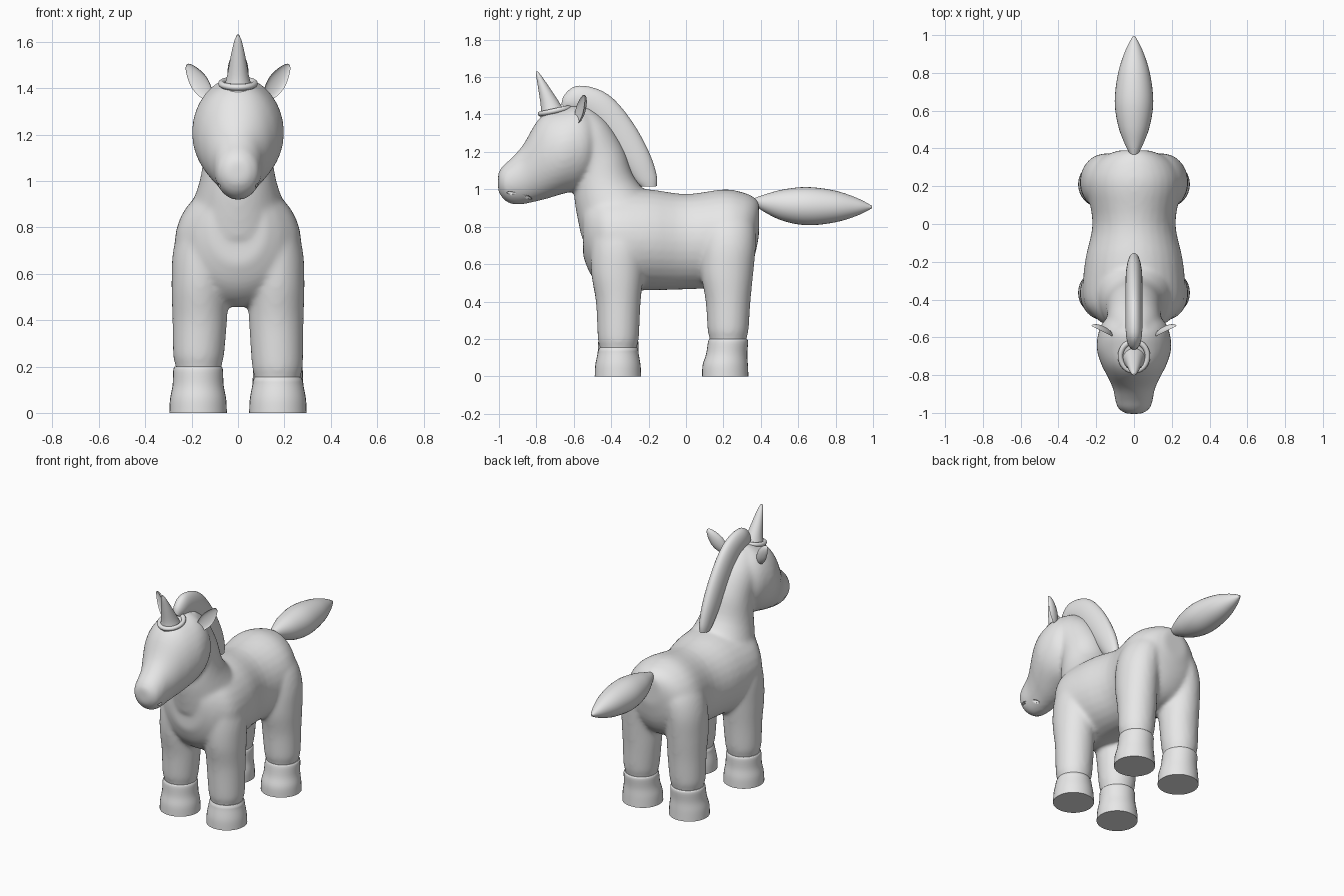
import bpy
import bmesh
from math import sin, cos, pi, radians
from mathutils import Matrix, Vector

old = bpy.data.objects.get("Cube")
if old:
    bpy.data.objects.remove(old, do_unlink=True)

grey = bpy.data.materials.new("plain_grey")
grey.use_nodes = True
grey.diffuse_color = (0.8, 0.8, 0.8, 1)
grey.node_tree.nodes["Principled BSDF"].inputs["Base Color"].default_value = (0.8, 0.8, 0.8, 1)


def activate(obj):
    bpy.ops.object.select_all(action='DESELECT')
    obj.select_set(True)
    bpy.context.view_layer.objects.active = obj


def add_object(name, bm, smooth=True):
    """Turn a bmesh into a shaded, coloured object."""
    bmesh.ops.recalc_face_normals(bm, faces=bm.faces)
    mesh = bpy.data.meshes.new(name)
    bm.to_mesh(mesh)
    bm.free()
    mesh.materials.append(grey)
    obj = bpy.data.objects.new(name, mesh)
    bpy.context.collection.objects.link(obj)
    if smooth:
        activate(obj)
        bpy.ops.object.shade_smooth_by_angle(angle=radians(40))
    return obj


def spline(rings, steps):
    """Catmull-Rom interpolation between rings."""
    pts = [Vector(r) for r in rings]
    out = []
    for i in range(len(pts) - 1):
        a, b, c = pts[max(i - 1, 0)], pts[i], pts[i + 1]
        d = pts[min(i + 2, len(pts) - 1)]
        for k in range(steps):
            t = k / steps
            out.append(b + (c - a) * (t / 2) + (a * 2 - b * 5 + c * 4 - d) * (t * t / 2)
                       + (b * 3 - a - c * 3 + d) * (t ** 3 / 2))
    return out + [pts[-1]]


def loft(bm, rings, steps=4, sides=32):
    """Skin elliptical rings (x, y, z, half width, half depth, tilt in degrees)."""
    loops = []
    for x, y, z, width, depth, tilt in spline(rings, steps):
        t = radians(tilt)
        loop = []
        for i in range(sides):
            a = 2 * pi * i / sides
            d = max(depth, 0.003) * sin(a)
            loop.append(bm.verts.new((x + max(width, 0.003) * cos(a), y + d * cos(t), z + d * sin(t))))
        loops.append(loop)
    for low, high in zip(loops, loops[1:]):
        for i in range(sides):
            j = (i + 1) % sides
            bm.faces.new((low[i], low[j], high[j], high[i]))
    bm.faces.new(loops[0])
    bm.faces.new(loops[-1])
    return bm


def ring_shape(matrix, major, minor, segments=48, sides=10):
    """Torus placed by a matrix."""
    bm = bmesh.new()
    rows = []
    for i in range(segments):
        a = 2 * pi * i / segments
        row = []
        for j in range(sides):
            b = 2 * pi * j / sides
            r = major + minor * cos(b)
            row.append(bm.verts.new(matrix @ Vector((r * cos(a), r * sin(a), minor * sin(b)))))
        rows.append(row)
    for i in range(segments):
        nxt = rows[(i + 1) % segments]
        for j in range(sides):
            k = (j + 1) % sides
            bm.faces.new((rows[i][j], nxt[j], nxt[k], rows[i][k]))
    return bm


# Torso: y, centre z, half width, half height
body = bmesh.new()
torso = [(-.55, .8, .12, .16), (-.5, .76, .2, .23), (-.4, .73, .27, .27), (-.2, .73, .26, .27),
         (0, .72, .22, .255), (.2, .74, .25, .26), (.3, .755, .225, .23), (.36, .79, .16, .17),
         (.39, .84, .08, .09)]
loft(body, [(0, y, z, w, h, 90) for y, z, w, h in torso])

# Neck: y, z, half width, half depth, tilt
neck = [(-.36, .84, .22, .22, 24), (-.435, 1, .165, .172, 20), (-.465, 1.15, .145, .15, 25),
        (-.54, 1.29, .14, .14, 28), (-.6, 1.38, .1, .1, 40)]
loft(body, [(0, *r) for r in neck])

# Head: y, underside z, top z, half width
head = [(-.48, 1.1, 1.38, .11), (-.52, 1.04, 1.42, .165), (-.58, .995, 1.45, .19),
        (-.66, .975, 1.435, .198), (-.74, .95, 1.415, .175), (-.8, .935, 1.36, .145),
        (-.87, .92, 1.24, .112), (-.93, .92, 1.17, .1), (-.975, .945, 1.13, .085),
        (-1.005, .99, 1.09, .045)]
loft(body, [(0, y, (a + b) / 2, w, (b - a) / 2, 90) for y, a, b, w in head])

# Legs and hooves
for side, side_name in ((1, "left"), (-1, "right")):
    for end, y in (("front", -.362), ("hind", .225)):
        hind = end == "hind"
        top = .155 if side > 0 and not hind else .2
        leg = [(.17, y, top - .06, .09, .09, 0), (.17, y, top + .005, .1, .1, 0),
               (.17, y, top + .05, .11, .11, 0), (.165, y, .4, .118, .12, 0),
               (.165, y - .005, .55, .122, .14, 0), (.155, y, .7, .125, .148, 0),
               (.12, y, .82, .12, .14, 0), (.09, y, .91, .07, .08, 0)]
        loft(body, [(side * r[0], *r[1:]) for r in leg])
        hy = .21 if hind else -.364
        hoof = [(hy, 0, .124), (hy, .06, .121), ((hy + y) / 2, .12, .11),
                (y, top - .015, .107), (y, top, .1)]
        bm = loft(bmesh.new(), [(side * .172, cy, z, r, r, 0) for cy, z, r in hoof])
        add_object(f"{end}_{side_name}_hoof", bm)

# Fuse the body volumes into one soft skin
skin = add_object("body", body, smooth=False)
activate(skin)
remesh = skin.modifiers.new("fuse", 'REMESH')
remesh.mode = 'VOXEL'
remesh.voxel_size = 0.012
soften = skin.modifiers.new("soften", 'SMOOTH')
soften.factor = 0.5
soften.iterations = 12
for mod in (remesh.name, soften.name):
    bpy.ops.object.modifier_apply(modifier=mod)
bpy.ops.object.shade_smooth_by_angle(angle=radians(50))

# Mouth groove
place = (Matrix.Translation((0, -.898, .972)) @ Matrix.Rotation(radians(-14), 4, 'X')
         @ Matrix.Diagonal((1.05, .98, 1, 1)))
cutter = add_object("mouth_cutter", ring_shape(place, .088, .008))
cutter.hide_render = True
cutter.hide_viewport = True
cut = skin.modifiers.new("mouth", 'BOOLEAN')
cut.operation = 'DIFFERENCE'
cut.solver = 'EXACT'
cut.object = cutter

# Mane: y, z, half width, half depth, tilt
mane = [(-.65, 1.44, .02, .02, 140), (-.62, 1.46, .036, .055, 120), (-.565, 1.477, .044, .077, 95),
        (-.46, 1.425, .046, .092, 60), (-.355, 1.3, .046, .09, 38), (-.265, 1.16, .043, .077, 26),
        (-.215, 1.06, .034, .06, 15), (-.198, 1.015, .026, .042, 2)]
add_object("mane", loft(bmesh.new(), [(0, *r) for r in mane], 5))

# Tail: y, z, radius
tail = [(.36, .935, .015), (.42, .925, .047), (.52, .915, .084), (.65, .91, .102),
        (.8, .908, .084), (.92, .906, .045), (.995, .905, .006)]
add_object("tail", loft(bmesh.new(), [(0, y, z, r, r, 90) for y, z, r in tail], 5))

# Horn with a rim around its base
horn = [(-.71, 1.39, .065, .07), (-.725, 1.45, .048, .052), (-.76, 1.54, .031, .03),
        (-.785, 1.6, .017, .015), (-.798, 1.63, .005, .005)]
add_object("horn", loft(bmesh.new(), [(0, *r, 10) for r in horn], 5))
place = (Matrix.Translation((0, -.7, 1.42)) @ Matrix.Rotation(radians(12), 4, 'X')
         @ Matrix.Diagonal((1, 1.1, 1, 1)))
add_object("horn_rim", ring_shape(place, .072, .014))

# Cupped, leaf-shaped ears
for side, side_name in ((1, "left"), (-1, "right")):
    bm = bmesh.new()
    bmesh.ops.create_uvsphere(bm, u_segments=24, v_segments=16, radius=1)
    along = Vector((.1, .05, .15)).normalized()
    facing = Vector((.45, -.9, 0)).normalized()
    across = facing.cross(along)
    for v in bm.verts:
        u, f, l = v.co
        f = f if f < 0 else -.45 * f
        u *= 1 - .25 * max(l, 0)
        p = Vector((.165, -.557, 1.428)) + across * (u * .042) + facing * (f * .028 + .012) + along * (l * .094)
        v.co = (side * p.x, p.y, p.z)
    add_object(f"{side_name}_ear", bm)
